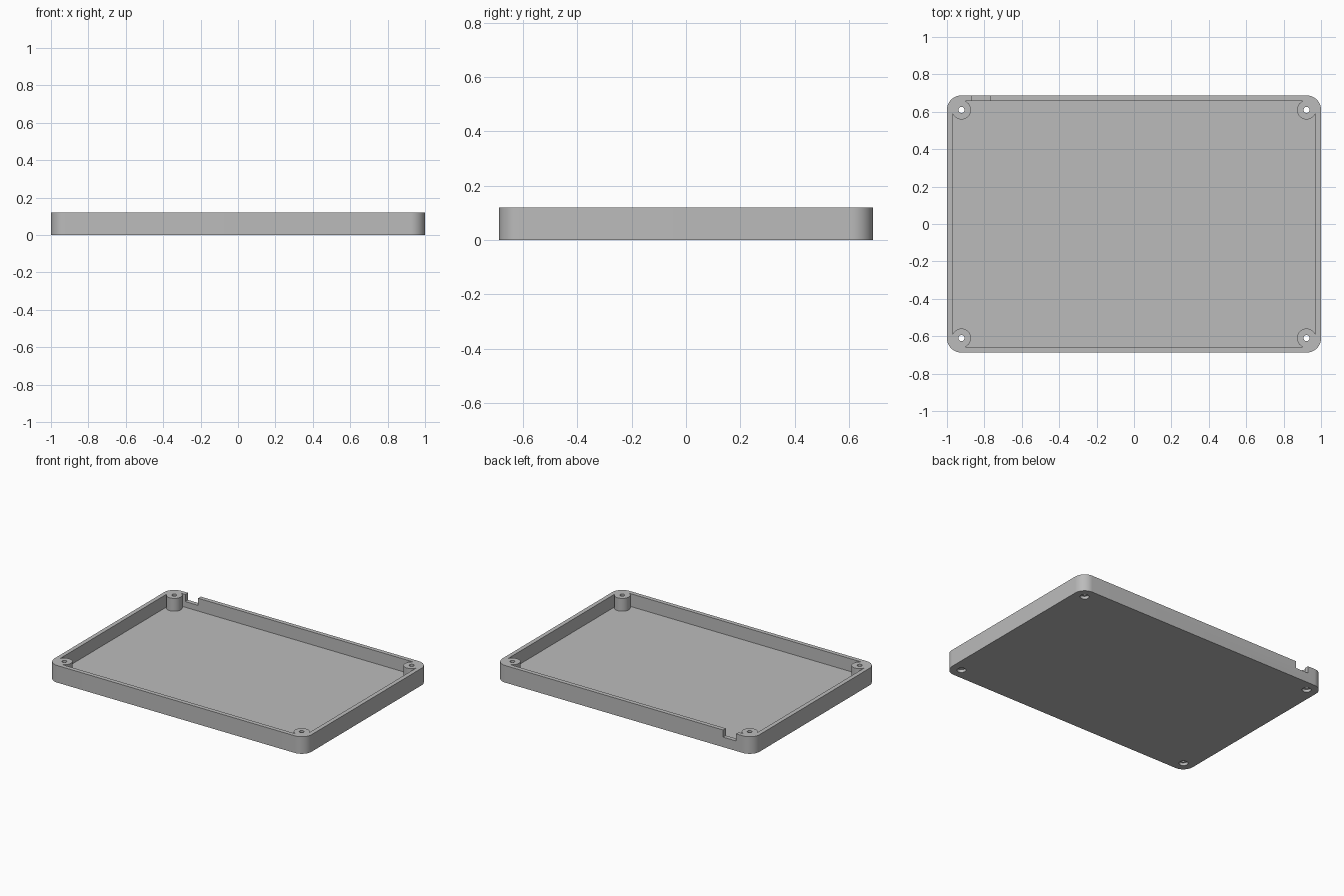
import bpy
import bmesh
from math import acos, cos, sin, pi, radians

if "Cube" in bpy.data.objects:
    bpy.data.objects.remove(bpy.data.objects["Cube"])

HALF_X, HALF_Y, HEIGHT = 1.0, 0.6875, 0.12
WALL, FLOOR = 0.03, 0.03
CORNER, BOSS, HOLE, SINK = 0.0775, 0.051, 0.016, 0.029
BOSS_X, BOSS_Y = HALF_X - CORNER, HALF_Y - CORNER
CORNERS = [(1, 1), (-1, 1), (-1, -1), (1, -1)]      # counter-clockwise

grey = bpy.data.materials.new("plain grey")
grey.use_nodes = True
colour = (0.5, 0.5, 0.5, 1)
grey.diffuse_color = colour
grey.node_tree.nodes["Principled BSDF"].inputs["Base Color"].default_value = colour


def arc(cx, cy, r, start, end, steps):
    """Points along a circular arc."""
    angles = [start + (end - start) * i / steps for i in range(steps + 1)]
    return [(cx + r * cos(a), cy + r * sin(a)) for a in angles]


def prism(name, points, z0, z1):
    """Extrude a flat outline upwards into a solid."""
    bm = bmesh.new()
    face = bm.faces.new([bm.verts.new((x, y, z0)) for x, y in points])
    top = bmesh.ops.extrude_face_region(bm, geom=[face])["geom"]
    verts = [v for v in top if isinstance(v, bmesh.types.BMVert)]
    bmesh.ops.translate(bm, verts=verts, vec=(0, 0, z1 - z0))
    bmesh.ops.recalc_face_normals(bm, faces=bm.faces)
    mesh = bpy.data.meshes.new(name)
    bm.to_mesh(mesh)
    bm.free()
    obj = bpy.data.objects.new(name, mesh)
    bpy.context.collection.objects.link(obj)
    return obj


def cut(target, cutter):
    """Subtract the cutter from the target, then discard it."""
    cutter.hide_render = True
    mod = target.modifiers.new("cut", "BOOLEAN")
    mod.operation, mod.solver, mod.object = "DIFFERENCE", "EXACT", cutter
    bpy.context.view_layer.objects.active = target
    bpy.ops.object.modifier_apply(modifier=mod.name)
    bpy.data.objects.remove(cutter)


# Outer block with rounded corners, and a cavity outline that bends round the bosses
outline, cavity = [], []
lap = acos((CORNER - WALL) / BOSS)
for i, (sx, sy) in enumerate(CORNERS):
    turn = i * pi / 2
    cx, cy = sx * BOSS_X, sy * BOSS_Y
    outline += arc(cx, cy, CORNER, turn, turn + pi / 2, 16)
    cavity += arc(cx, cy, BOSS, turn - lap, turn - 3 * pi / 2 + lap, 32)

tray = prism("case_tray", outline, 0, HEIGHT)
cut(tray, prism("cavity_cutter", cavity, FLOOR, HEIGHT + 0.1))

# Screw holes through the corner bosses, recessed underneath
for sx, sy in CORNERS:
    for radius, top in ((HOLE, HEIGHT + 0.1), (SINK, 0.02)):
        ring = arc(sx * BOSS_X, sy * BOSS_Y, radius, 0, 2 * pi, 32)[:-1]
        cut(tray, prism("hole_cutter", ring, -0.1, top))

# Cable notch in the back wall
x0, x1, y0, y1 = -0.87, -0.77, HALF_Y - WALL - 0.01, HALF_Y + 0.1
cut(tray, prism("notch_cutter", [(x0, y0), (x1, y0), (x1, y1), (x0, y1)], 0.07, HEIGHT + 0.1))

# Finish
tray.data.materials.clear()
tray.data.materials.append(grey)
bpy.ops.object.select_all(action="DESELECT")
tray.select_set(True)
bpy.context.view_layer.objects.active = tray
bpy.ops.object.shade_smooth_by_angle(angle=radians(30))
